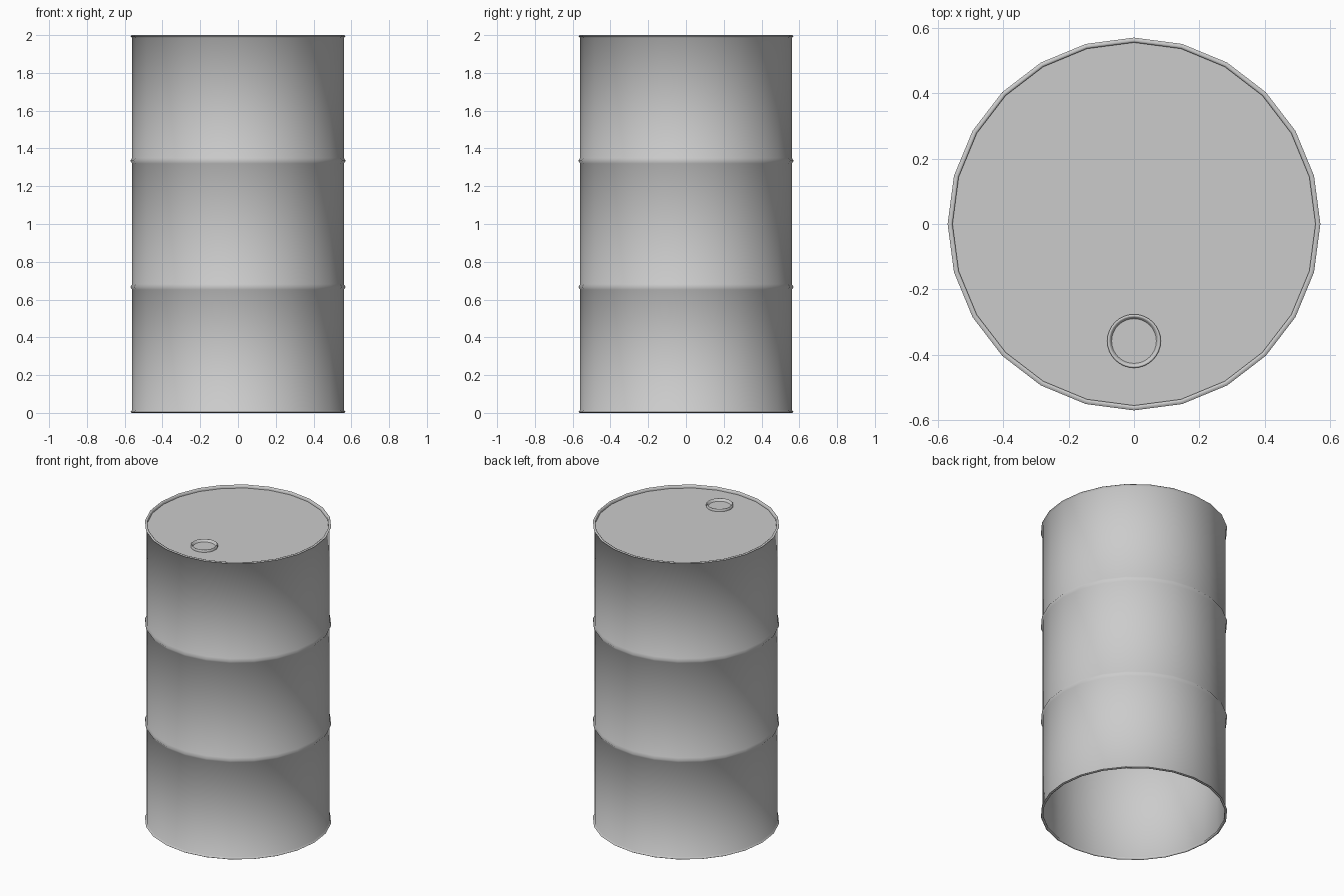
import bpy, bmesh
from math import sin, cos, pi, radians

if "Cube" in bpy.data.objects:
    bpy.data.objects.remove(bpy.data.objects["Cube"])


def lathe(name, profile, sides, centre=(0, 0), cap_end=False, angle=80):
    """Spin a (radius, z) profile around a vertical axis."""
    bm = bmesh.new()
    rings = [[bm.verts.new((centre[0] + r * cos(2 * pi * i / sides),
                            centre[1] + r * sin(2 * pi * i / sides), z))
              for i in range(sides)] for r, z in profile]
    for a, b in zip(rings, rings[1:]):
        for i in range(sides):
            j = (i + 1) % sides
            bm.faces.new((a[i], a[j], b[j], b[i]))
    if cap_end:
        bm.faces.new(rings[-1])
    mesh = bpy.data.meshes.new(name)
    bm.to_mesh(mesh)
    bm.free()
    obj = bpy.data.objects.new(name, mesh)
    bpy.context.collection.objects.link(obj)
    bpy.ops.object.select_all(action='DESELECT')
    obj.select_set(True)
    bpy.context.view_layer.objects.active = obj
    bpy.ops.object.shade_smooth_by_angle(angle=radians(angle))
    return obj


SIDES = 24
BODY, RIM, INNER = 0.56, 0.57, 0.555

# Drum: open bottom, rolled rims, two rolling hoops, recessed lid
profile = [(INNER, 0.012), (INNER, 0.003), (0.563, 0.0), (RIM, 0.005), (BODY, 0.015)]
for z in (0.667, 1.335):
    profile += [(BODY, z - 0.015), (RIM, z), (BODY, z + 0.015)]
profile += [(BODY, 1.985), (RIM, 1.995), (0.563, 2.0), (INNER, 1.997), (INNER, 1.98)]
lathe("drum_body", profile, SIDES, cap_end=True)

# Filler opening: raised collar with a rounded cup inside
lathe("filler_collar", [(0.082, 1.98), (0.082, 1.994), (0.078, 1.997), (0.073, 1.994),
                        (0.065, 1.97), (0.045, 1.955), (0.02, 1.948)],
      32, centre=(0, -0.358), cap_end=True)
